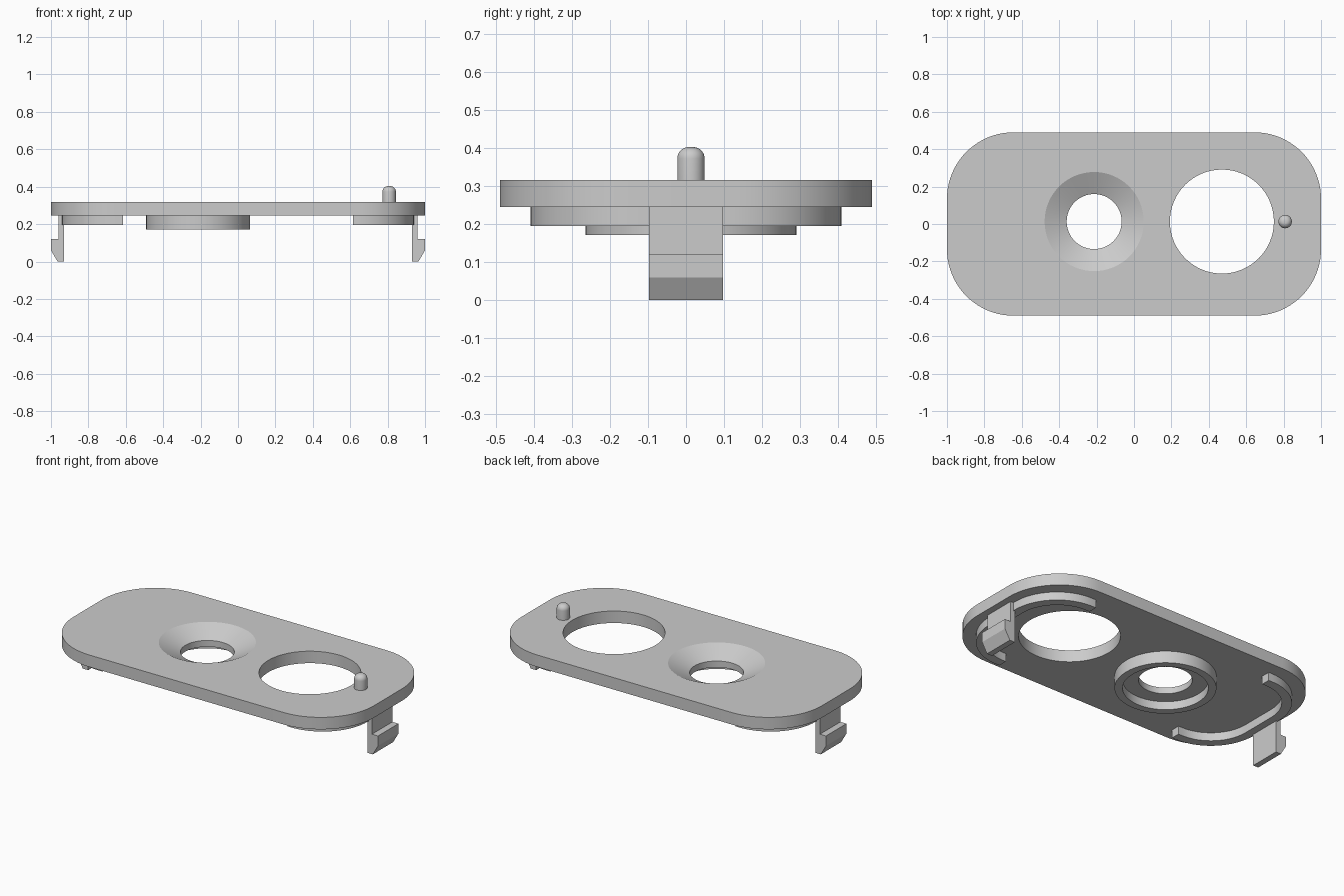
import bpy, bmesh
from math import sin, cos, pi, radians
from mathutils import Matrix

if "Cube" in bpy.data.objects:
    bpy.data.objects.remove(bpy.data.objects["Cube"], do_unlink=True)

grey = bpy.data.materials.new("plain grey")
GREY = (0.6, 0.6, 0.6, 1)
grey.diffuse_color = GREY
grey.use_nodes = True
grey.node_tree.nodes["Principled BSDF"].inputs["Base Color"].default_value = GREY


def arc(cx, cy, r, a0, a1, n=20):
    angles = [radians(a0 + (a1 - a0) * i / n) for i in range(n + 1)]
    return [(cx + r * cos(a), cy + r * sin(a)) for a in angles]


def finish(name, bm):
    bmesh.ops.remove_doubles(bm, verts=bm.verts, dist=0.0002)
    bmesh.ops.recalc_face_normals(bm, faces=bm.faces)
    mesh = bpy.data.meshes.new(name)
    bm.to_mesh(mesh)
    bm.free()
    mesh.materials.append(grey)
    obj = bpy.data.objects.new(name, mesh)
    bpy.context.collection.objects.link(obj)
    bpy.ops.object.select_all(action='DESELECT')
    obj.select_set(True)
    bpy.context.view_layer.objects.active = obj
    bpy.ops.object.shade_smooth_by_angle(angle=radians(30))
    return obj


def extrude_shape(name, loops, low, high, matrix=Matrix()):
    """Fill the loops (later ones are holes) and extrude from low to high."""
    curve = bpy.data.curves.new(name, 'CURVE')
    curve.dimensions = '2D'
    curve.fill_mode = 'BOTH'
    curve.extrude = (high - low) / 2
    for loop in loops:
        spline = curve.splines.new('POLY')
        spline.points.add(len(loop) - 1)
        for point, (x, y) in zip(spline.points, loop):
            point.co = (x, y, 0, 1)
        spline.use_cyclic_u = True
    temp = bpy.data.objects.new(name + " outline", curve)
    bpy.context.collection.objects.link(temp)
    graph = bpy.context.evaluated_depsgraph_get()
    solid = bpy.data.meshes.new_from_object(temp.evaluated_get(graph))
    bm = bmesh.new()
    bm.from_mesh(solid)
    bpy.data.objects.remove(temp, do_unlink=True)
    bpy.data.curves.remove(curve)
    bpy.data.meshes.remove(solid)
    bm.transform(matrix @ Matrix.Translation((0, 0, (low + high) / 2)))
    return finish(name, bm)


def lathe(name, profile, x, y, closed, steps=64):
    """Spin a (radius, height) profile about a vertical axis."""
    bm = bmesh.new()
    verts = [bm.verts.new((r, 0, z)) for r, z in profile]
    edges = [bm.edges.new(pair) for pair in zip(verts, verts[1:])]
    if closed:
        edges.append(bm.edges.new((verts[-1], verts[0])))
    bmesh.ops.spin(bm, geom=verts + edges, cent=(0, 0, 0), axis=(0, 0, 1),
                   angle=2 * pi, steps=steps)
    bm.transform(Matrix.Translation((x, y, 0)))
    return finish(name, bm)


TOP, UNDER, MID_Y = 0.317, 0.245, 0.013
SINK_X, SINK_R = -0.213, 0.265

# Plate with rounded corners, a large hole and a countersink opening
R = 0.355
cx, cy = 1 - R, 0.49 - R
outline = (arc(cx, cy, R, 0, 90) + arc(-cx, cy, R, 90, 180)
           + arc(-cx, -cy, R, 180, 270) + arc(cx, -cy, R, 270, 360))
large_hole = arc(0.47, MID_Y, 0.278, 0, 360, 64)[:-1]
sink_hole = arc(SINK_X, MID_Y, SINK_R, 0, 360, 64)[:-1]
extrude_shape("plate", [outline, large_hole, sink_hole], UNDER, TOP)

# Countersunk collar with a recess underneath
lathe("countersunk_collar",
      [(SINK_R, TOP), (0.147, 0.26), (0.147, 0.222), (0.234, 0.222),
       (0.234, 0.172), (0.278, 0.172), (0.278, UNDER), (SINK_R, UNDER)],
      SINK_X, MID_Y, True)

# Domed locating pin
lathe("pin", [(0.036, TOP - 0.01)] + arc(0.006, 0.373, 0.03, 0, 90, 8)
      + [(0, 0.403)], 0.808, MID_Y, False, 32)

# Curved ribs and snap clips at both ends
outer = [(0.615, -0.41)] + arc(0.64, -0.11, 0.3, -90, 0) + arc(0.64, 0.11, 0.3, 0, 90) + [(0.615, 0.41)]
inner = [(0.615, 0.355)] + arc(0.64, 0.11, 0.245, 90, 0) + arc(0.64, -0.11, 0.245, 0, -90) + [(0.615, -0.355)]
clip = [(0.93, 0), (0.965, 0), (1, 0.06), (1, 0.12), (0.96, 0.12),
        (0.96, UNDER + 0.005), (0.93, UNDER + 0.005)]
upright = Matrix.Rotation(pi / 2, 4, 'X')
for side, s in (("left", 1), ("right", -1)):
    rib = [(s * x, y) for x, y in outer + inner]
    extrude_shape(side + "_rib", [rib], 0.195, UNDER)
    hook = [(s * x, z) for x, z in clip]
    extrude_shape(side + "_clip", [hook], -0.097, 0.097, upright)
